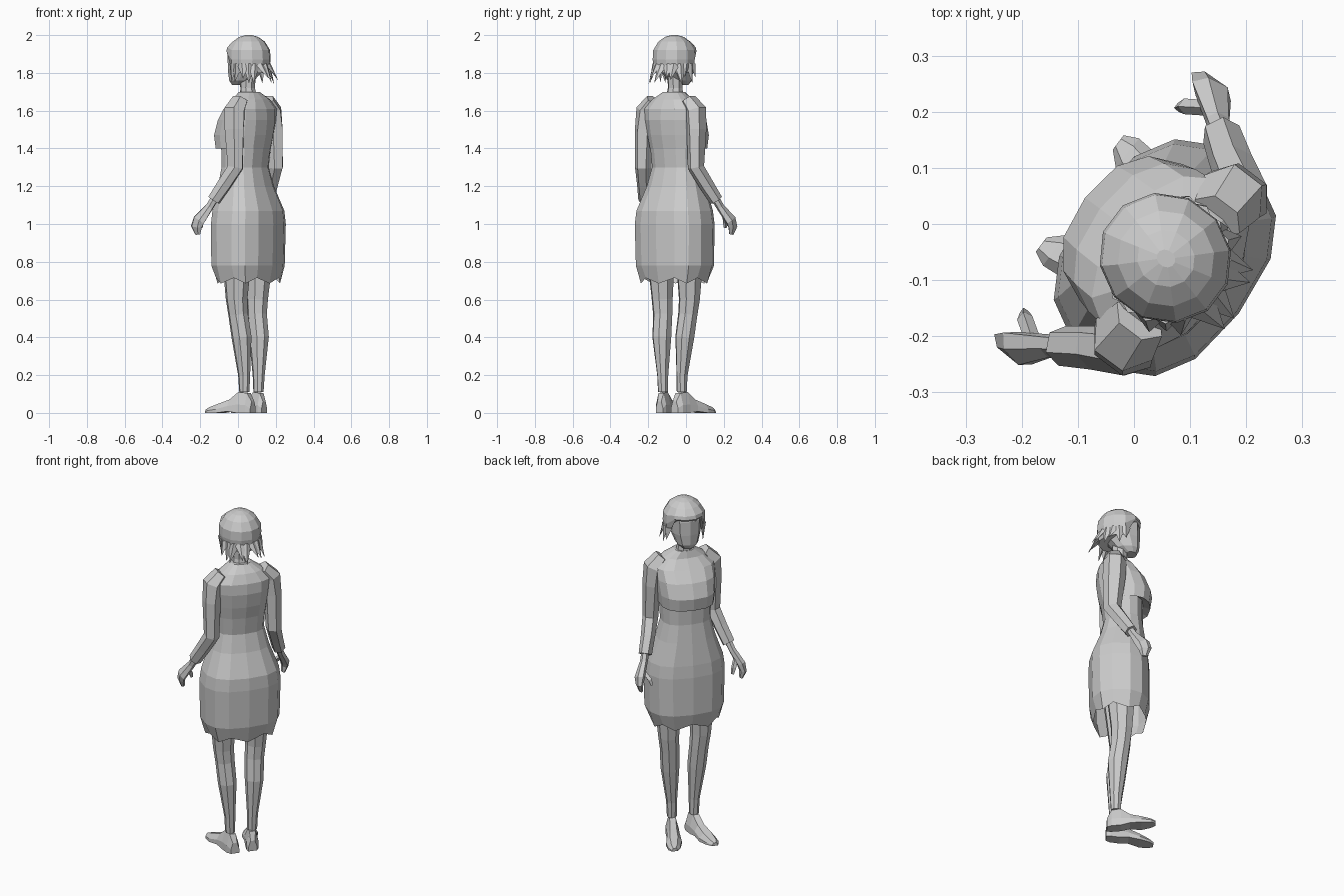
import bpy, bmesh, math, random
from mathutils import Matrix, Vector

if "Cube" in bpy.data.objects:
    bpy.data.objects.remove(bpy.data.objects["Cube"])

random.seed(4)
# The figure is modelled facing -y, then turned to its final heading
PLACE = Matrix.Translation((0.055, -0.06, 0)) @ Matrix.Rotation(math.radians(233), 4, 'Z')

grey = bpy.data.materials.new("plain grey")
grey.diffuse_color = (0.6, 0.6, 0.6, 1)
grey.use_nodes = True
grey.node_tree.nodes["Principled BSDF"].inputs["Base Color"].default_value = grey.diffuse_color


def finish(name, bm):
    bmesh.ops.recalc_face_normals(bm, faces=bm.faces[:])
    bm.transform(PLACE)
    me = bpy.data.meshes.new(name)
    bm.to_mesh(me)
    bm.free()
    me.materials.append(grey)
    ob = bpy.data.objects.new(name, me)
    bpy.context.collection.objects.link(ob)


def skin(bm, rings, cap_start=True, cap_end=True):
    rings = [[bm.verts.new(p) for p in r] for r in rings]
    n = len(rings[0])
    for a, b in zip(rings, rings[1:]):
        for i in range(n):
            bm.faces.new((a[i], a[(i + 1) % n], b[(i + 1) % n], b[i]))
    if cap_start:
        bm.faces.new(rings[0][::-1])
    if cap_end:
        bm.faces.new(rings[-1])


def sq(v, e):
    return math.copysign(abs(v) ** e, v)


def section(z, half, front, back, n=14, e=0.8, z_front=None, wave=0, dx=0):
    """Rounded-box outline; front and back are forward distances."""
    pts = []
    for i in range(n):
        t = 2 * math.pi * (i + 0.5) / n
        c, s = sq(math.cos(t), e), sq(math.sin(t), e)
        fwd = (front + back) / 2 + (front - back) / 2 * s
        zz = z + wave * (i % 2)
        if z_front is not None:
            zz += (z_front - z) * min(1, max(0, (math.sin(t) - 0.3) * 3))
        pts.append((dx + half * c, -fwd, zz))
    return pts


def tube(bm, path, n=6):
    """path rows: side, forward, height, radius across, radius deep"""
    pts = [Vector((x, -f, z)) for x, f, z, _, _ in path]
    rings = []
    for i, row in enumerate(path):
        d = (pts[min(i + 1, len(pts) - 1)] - pts[max(i - 1, 0)]).normalized()
        u = Vector((0, 1, 0)).cross(d).normalized()
        v = d.cross(u)
        rings.append([pts[i] + u * row[3] * math.cos(t) + v * row[4] * math.sin(t)
                      for t in (2 * math.pi * (k + 0.5) / n for k in range(n))])
    skin(bm, rings)


def both(name, build):
    for side, s in (("left", 1), ("right", -1)):
        bm = bmesh.new()
        build(bm)
        bm.transform(Matrix.Scale(s, 4, (1, 0, 0)))
        finish(side + "_" + name, bm)


# Dress: open at the hem, with a scalloped edge
bm = bmesh.new()
rows = [(.78, .213, .165, -.160), (1.0, .218, .165, -.165), (1.07, .208, .16, -.16),
        (1.20, .160, .142, -.11), (1.30, .135, .128, -.085), (1.42, .140, .13, -.10)]
skin(bm, [section(.685, .185, .145, -.14, wave=.03)] + [section(*r) for r in rows], False, False)
finish("dress", bm)

# Jacket: chest with an overhang under the bust, then shoulders
bm = bmesh.new()
rows = [(1.415, .135, .125, -.095), (1.40, .147, .168, -.10), (1.47, .155, .178, -.115),
        (1.55, .162, .145, -.125), (1.61, .165, .095, -.12), (1.66, .115, .055, -.095),
        (1.70, .055, .045, -.055)]
skin(bm, [section(*r) for r in rows])
finish("jacket", bm)

# Neck and head
bm = bmesh.new()
skin(bm, [section(1.66, .05, .045, -.05, 8, 1), section(1.72, .04, .045, -.035, 8, 1),
          section(1.79, .042, .05, -.04, 8, 1)])
finish("neck", bm)
bm = bmesh.new()
rows = [(1.735, .035, .095, .03), (1.76, .06, .108, -.02), (1.82, .08, .112, -.08),
        (1.90, .085, .112, -.10), (1.95, .08, .09, -.09)]
skin(bm, [section(*r, n=10) for r in rows])
finish("head", bm)

# Hair cap, short over the face and long at the back
bm = bmesh.new()
rows = [(1.80, .105, .112, -.112, 1.905), (1.87, .114, .12, -.122, 1.915), (1.92, .112, .115, -.118, 1.935),
        (1.965, .085, .085, -.09, 1.965), (1.99, .05, .05, -.055, 1.99), (2.0, .015, .015, -.02, 2.0)]
skin(bm, [section(z, h, f, b, 12, 1, zf) for z, h, f, b, zf in rows])
finish("hair_cap", bm)

# Pointed locks around the sides and the back
bm = bmesh.new()
for i in range(13):
    t = math.radians(-15 + 210 * i / 12)
    out = Vector((math.cos(t), math.sin(t), 0))
    across = Vector((-out.y, out.x, 0))
    flare = .105 + .05 * max(0, math.sin(t)) + random.uniform(-.01, .015)
    tip = out * flare + across * random.uniform(-.02, .02) + Vector((0, 0, random.uniform(1.73, 1.78)))
    root = out * .1 + Vector((0, 0, 1.85))
    vs = [bm.verts.new(p) for p in (root + across * .034, root + out * .018,
                                    root - across * .034, root - out * .012)]
    top = bm.verts.new(tip)
    bm.faces.new(vs)
    for k in range(4):
        bm.faces.new((vs[k], vs[(k + 1) % 4], top))
finish("hair_locks", bm)

# Sleeves
both("sleeve", lambda bm: tube(bm, [
    (.115, -.03, 1.655, .04, .05), (.160, -.03, 1.60, .058, .062), (.172, -.035, 1.50, .048, .062),
    (.175, -.045, 1.30, .042, .048), (.205, .005, 1.21, .038, .042), (.236, .052, 1.125, .036, .036)]))


# Hands with thumbs
def hand(bm):
    tube(bm, [(.232, .045, 1.14, .022, .022), (.250, .07, 1.09, .02, .024), (.287, .112, 1.02, .024, .042),
              (.292, .125, .985, .018, .036), (.283, .122, .945, .010, .016)])
    tube(bm, [(.262, .095, 1.05, .014, .014), (.236, .135, 1.01, .014, .014), (.228, .142, .98, .008, .008)], 4)


both("hand", hand)

# Legs
both("leg", lambda bm: tube(bm, [
    (.062, -.02, .11, .027, .028), (.064, -.02, .20, .029, .034), (.076, -.012, .40, .050, .056),
    (.083, .005, .52, .052, .054), (.090, .01, .60, .056, .060), (.095, .005, .85, .075, .085)], 8))


# Shoes: sections swept from heel to toe
def shoe(bm):
    rings = []
    for x, f, w, h, sole in ((.050, -.068, .024, .06, 0), (.056, -.045, .034, .105, 0),
                             (.066, .005, .034, .11, 0), (.078, .055, .036, .07, .008),
                             (.094, .115, .044, .048, 0), (.108, .165, .034, .03, 0),
                             (.114, .19, .016, .018, 0)):
        rings.append([(x - w, -f, sole), (x + w, -f, sole), (x + w, -f, h * .4 + sole),
                      (x + w * .5, -f, h), (x - w * .5, -f, h), (x - w, -f, h * .4 + sole)])
    skin(bm, rings)


both("shoe", shoe)
